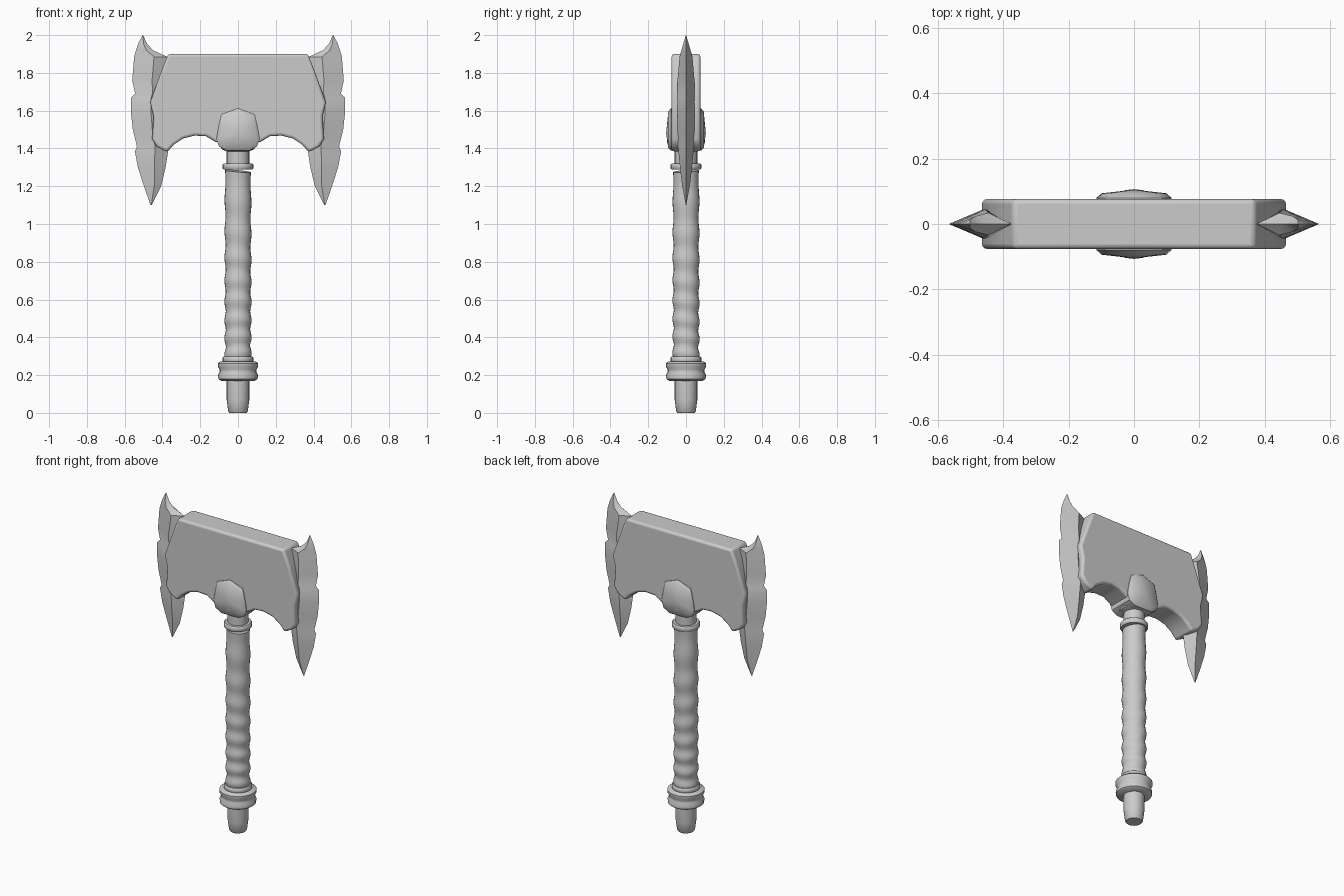
import bpy, bmesh, math

cube = bpy.data.objects.get("Cube")
if cube:
    bpy.data.objects.remove(cube, do_unlink=True)

grey = bpy.data.materials.new("plain grey")
grey.use_nodes = True
colour = (0.6, 0.6, 0.6, 1)
grey.diffuse_color = colour
grey.node_tree.nodes["Principled BSDF"].inputs["Base Color"].default_value = colour


def finish(bm, name, angle=35, bevel=0):
    bmesh.ops.recalc_face_normals(bm, faces=bm.faces)
    mesh = bpy.data.meshes.new(name)
    bm.to_mesh(mesh)
    bm.free()
    ob = bpy.data.objects.new(name, mesh)
    bpy.context.collection.objects.link(ob)
    mesh.materials.append(grey)
    if bevel:
        mod = ob.modifiers.new("soft edges", 'BEVEL')
        mod.width, mod.segments = bevel, 3
        mod.limit_method, mod.angle_limit = 'ANGLE', math.radians(50)
    bpy.ops.object.select_all(action='DESELECT')
    ob.select_set(True)
    bpy.context.view_layer.objects.active = ob
    bpy.ops.object.shade_smooth_by_angle(angle=math.radians(angle))
    return ob


def loft(bm, rings):
    """Skin a list of closed rings and cap both ends."""
    rows = [[bm.verts.new(p) for p in ring] for ring in rings]
    n = len(rows[0])
    for a, b in zip(rows, rows[1:]):
        for i in range(n):
            j = (i + 1) % n
            bm.faces.new((a[i], a[j], b[j], b[i]))
    return bm.faces.new(rows[0]), bm.faces.new(rows[-1])


def lathe(name, profile, sides=24, tilt=0.0, bevel=0):
    rings = []
    for r, z in profile:
        angles = [2 * math.pi * i / sides for i in range(sides)]
        rings.append([(r * math.cos(a), r * math.sin(a),
                       z + tilt * math.cos(a + 3 * z)) for a in angles])
    bm = bmesh.new()
    loft(bm, rings)
    return finish(bm, name, 45, bevel)


def mirrored(half):
    return half + [(-x, z) for x, z in reversed(half) if x]


# Handle parts
lathe("pommel", [(0.046, 0), (0.052, 0.008), (0.06, 0.07), (0.06, 0.18)])
lathe("pommel_collar", [(0.09, 0.17), (0.104, 0.18), (0.106, 0.2), (0.098, 0.215),
                        (0.098, 0.23), (0.107, 0.245), (0.107, 0.262), (0.095, 0.272)])
for label, z in (("lower", 0.265), ("upper", 1.288)):
    lathe(label + "_ring", [(0.076, z), (0.081, z + 0.006),
                            (0.081, z + 0.027), (0.076, z + 0.033)])
lathe("neck", [(0.06, 1.3), (0.06, 1.44)])

# Wrapped grip: tilted ridges, packed closer towards the bottom
grip = []
for i in range(73):
    t = i / 72
    phase = 2 * math.pi * (12 * t - 4 * t * t)
    grip.append((0.0685 + (0.0045 - 0.002 * t) * math.sin(phase), 0.29 + 0.99 * t))
lathe("wrapped_grip", grip, tilt=0.008)

# Head block with two arches underneath
outline = mirrored([(0, 1.9), (0.37, 1.9), (0.4, 1.825), (0.465, 1.645), (0.447, 1.57),
                    (0.455, 1.45), (0.43, 1.41), (0.375, 1.38), (0.34, 1.42),
                    (0.29, 1.453), (0.23, 1.468), (0.17, 1.465), (0.12, 1.435), (0, 1.41)])
bm = bmesh.new()
loft(bm, [[(x, y, z) for x, z in outline] for y in (-0.076, 0.076)])
finish(bm, "axe_head", 40, 0.014)

# Raised socket shield through the head, peaked front and back
shield = mirrored([(0, 1.612), (0.088, 1.58), (0.102, 1.52), (0.115, 1.45),
                   (0.1, 1.41), (0.06, 1.388)])
bm = bmesh.new()
layers = ((-0.094, 0.86), (-0.08, 1), (0.08, 1), (0.094, 0.86))
caps = loft(bm, [[(x * s, y, 1.49 + (z - 1.49) * s) for x, z in shield] for y, s in layers])
for face in bmesh.ops.poke(bm, faces=list(caps))["verts"]:
    face.co.y = math.copysign(0.105, face.co.y)
    face.co.z = 1.48
finish(bm, "socket_shield", 40)
lathe("socket_cup", [(0.06, 1.385), (0.085, 1.395), (0.1, 1.43), (0.1, 1.5)])

# Blades: height, inner edge, outer edge, half thickness
rows = [(2.0, 0.502, 0.505, 0.001), (1.955, 0.482, 0.528, 0.014), (1.92, 0.45, 0.54, 0.024),
        (1.885, 0.375, 0.55, 0.034), (1.76, 0.385, 0.56, 0.045), (1.69, 0.39, 0.545, 0.045),
        (1.67, 0.39, 0.566, 0.045), (1.59, 0.39, 0.567, 0.045), (1.5, 0.385, 0.557, 0.045),
        (1.41, 0.375, 0.535, 0.042), (1.385, 0.37, 0.546, 0.04), (1.3, 0.383, 0.53, 0.032),
        (1.2, 0.407, 0.498, 0.02), (1.1, 0.457, 0.463, 0.001)]
for side, s in (("left", 1), ("right", -1)):
    bm = bmesh.new()
    rings = []
    for z, a, b, t in rows:
        ridge = a + (b - a) * 0.4
        rings.append([(s * a, 0, z), (s * ridge, -t, z), (s * b, 0, z), (s * ridge, t, z)])
    loft(bm, rings)
    finish(bm, side + "_blade", 30)
